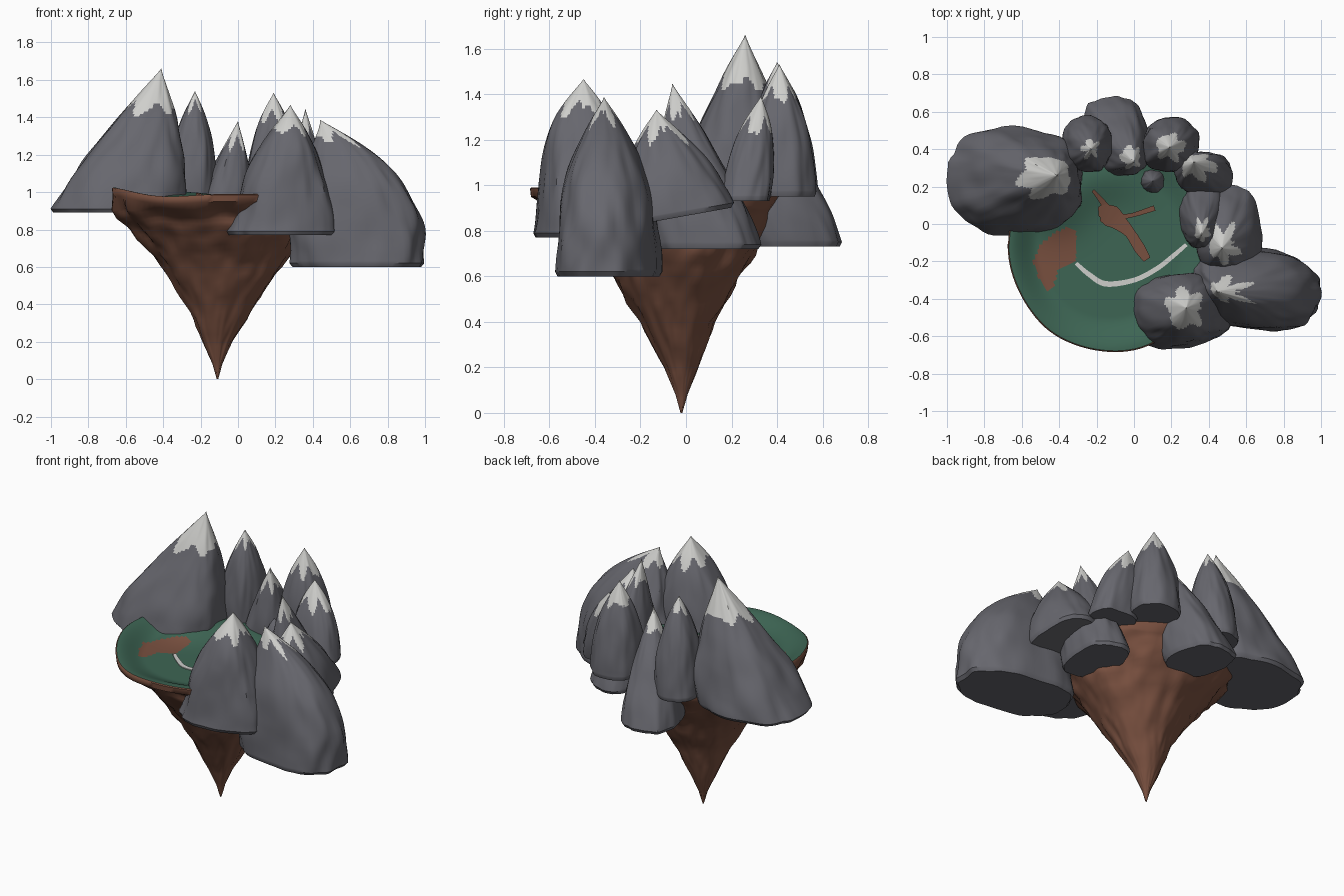
import bpy, bmesh, math
from mathutils import Vector, noise

if "Cube" in bpy.data.objects:
    bpy.data.objects.remove(bpy.data.objects["Cube"])


def material(name, rgb):
    m = bpy.data.materials.new(name)
    m.diffuse_color = (*rgb, 1)
    m.use_nodes = True
    m.node_tree.nodes["Principled BSDF"].inputs["Base Color"].default_value = m.diffuse_color
    return m


ROCK = material("grey rock", (0.135, 0.135, 0.155))
SNOW = material("snow white", (0.62, 0.62, 0.60))
EARTH = material("brown earth", (0.19, 0.08, 0.05))
GRASS = material("grass green", (0.047, 0.13, 0.088))


def finish(name, bm, mats, angle=40):
    bmesh.ops.recalc_face_normals(bm, faces=bm.faces)
    me = bpy.data.meshes.new(name)
    bm.to_mesh(me)
    bm.free()
    ob = bpy.data.objects.new(name, me)
    bpy.context.collection.objects.link(ob)
    for m in mats:
        me.materials.append(m)
    bpy.ops.object.select_all(action='DESELECT')
    ob.select_set(True)
    bpy.context.view_layer.objects.active = ob
    bpy.ops.object.shade_smooth_by_angle(angle=math.radians(angle))
    return ob


def loft(rings, rule=None, cap_start=False, cap_end=False):
    # skin a stack of closed rings; rule(face, i) gives the material index
    bm = bmesh.new()
    vs = [[bm.verts.new(p) for p in r] for r in rings]
    n = len(vs[0])
    for a, b in zip(vs, vs[1:]):
        for i in range(n):
            j = (i + 1) % n
            f = bm.faces.new((a[i], a[j], b[j], b[i]))
            if rule:
                f.material_index = rule(f.calc_center_median(), i)
    if cap_start:
        bm.faces.new(vs[0][::-1])
    if cap_end:
        f = bm.faces.new(vs[-1])
        if rule:
            f.material_index = rule(f.calc_center_median(), 0)
    return bm


def mountain(k, c, r, rot, base, peak, q, snow, flare=0, tilt=0, lean=1, qy=None):
    # superellipse footprint leaning and tapering to a sharp peak
    n, m = 64, 54
    rot = math.radians(rot)
    rings = []
    for s in [-1] + list(range(m + 1)):
        t = max(s, 0) / m
        spire = 1 - 0.25 * math.exp(-(1 - t) / 0.08)
        fx, fy = [max((1 - t ** e) * spire - flare * (1 - (1 - t) ** 5) * (1 - t), 0.004)
                  * (0.95 if s < 0 else 1) for e in (q, qy or q)]
        z = base + (peak[2] - base) * t + (0.02 * (1 - t) ** 8 if s >= 0 else 0)
        u = t ** lean
        cx, cy = c[0] + (peak[0] - c[0]) * u, c[1] + (peak[1] - c[1]) * u
        ring = []
        for i in range(n):
            a = 2 * math.pi * i / n
            ca, sa = math.cos(a), math.sin(a)
            x = math.copysign(abs(ca) ** 0.82, ca) * r[0] * fx
            y = math.copysign(abs(sa) ** 0.82, sa) * r[1] * fy
            w = 1 + 0.08 * noise.noise(Vector((ca * 1.6 + 7 * k, sa * 1.6, z * 4)))
            w += 0.05 * noise.noise(Vector((ca * 4 + 3 * k, sa * 4, z * 6)))
            x, y = x * w, y * w
            wy = cy + x * math.sin(rot) + y * math.cos(rot)
            ring.append((cx + x * math.cos(rot) - y * math.sin(rot), wy,
                         z + tilt * (wy - c[1]) * (1 - t) ** 2))
        rings.append(ring)

    def rule(p, i):
        jag = 0.04 * abs((i + k) % 10 - 5) / 5 + 0.025 * math.sin(i * 0.5 + k)
        return int(p.z > snow - 0.01 + jag)
    finish(f"mountain_{k}", loft(rings, rule, True, True), [ROCK, SNOW], 35)


# ring of mountains: centre, radii, turn, base, peak, bulge, snow line, extras
for k, a in enumerate([
    ((-.65, .225), (.36, .29), 0, .89, (-.41, .26, 1.66), 1.4, 1.43),
    ((-.25, .43), (.13, .145), 0, .93, (-.23, .40, 1.54), 2.7, 1.45),
    ((-.10, .48), (.17, .205), 15, .73, (.00, .33, 1.38), 1.7, 1.25),
    ((.20, .42), (.15, .145), 0, .95, (.19, .41, 1.53), 2.5, 1.39),
    ((.38, .26), (.15, .11), 0, .93, (.32, .33, 1.39), 2.6, 1.25),
    ((.38, .10), (.15, .22), 0, .72, (.36, -.06, 1.445), 1.6, 1.31),
    ((.50, -.03), (.185, .24), 8, .86, (.47, -.13, 1.33), 1.9, 1.21, 0, .18),
    ((.63, -.345), (.37, .22), -8, .60, (.44, -.36, 1.385), 2.5, 1.28, 0, 0, 3.5),
    ((.235, -.46), (.285, .205), 6, .77, (.28, -.45, 1.465), 2.0, 1.32, .1, 0, 1, 3.5),
    ((.10, .23), (.06, .06), 0, .90, (.10, .23, 1.12), 3, 3),
], 1):
    mountain(k, *a)

# island rim and ground shape: a shallow bowl, banked higher at the back left
CX, CY, RX, RY = -.13, -.11, .54, .56


def rim_scale(a):
    return 1 + 0.035 * noise.noise(Vector((math.cos(a) * 1.5, math.sin(a) * 1.5, 3)))


def ground(x, y):
    u, v = (x - CX) / RX, (y - CY) / RY
    a, d = math.atan2(v, u), math.hypot(u, v)
    rim = 1.0 - 0.025 * math.cos(a) - 0.035 * math.exp(-((a + 2.1) / 0.5) ** 2)
    e = min(max((d - 0.7) / 0.3, 0), 1)
    e = e * e * (3 - 2 * e)
    hill = 0.07 * math.exp(-((x + .42) ** 2 + (y - .12) ** 2) / 0.025)
    hill += 0.05 * math.exp(-(x + .2) ** 2 / 0.05 - (y - .26) ** 2 / 0.02)
    return 0.94 + (rim - 0.94) * e + hill * (1 - e)


N = 100
ANG = [2 * math.pi * i / N for i in range(N)]


def plate_ring(f):
    out = []
    for a in ANG:
        s = f * rim_scale(a)
        x, y = CX + RX * s * math.cos(a), CY + RY * s * math.sin(a)
        out.append((x, y, ground(x, y)))
    return out


# grassy top with a bare earth patch
PATCH = [(-.31, -.20), (-.31, -.03), (-.36, -.015), (-.43, -.05), (-.50, -.11), (-.54, -.20),
         (-.51, -.29), (-.47, -.35), (-.43, -.33), (-.40, -.235)]


def grass_rule(p, i):
    inside = False
    for (x1, y1), (x2, y2) in zip(PATCH, PATCH[1:] + PATCH[:1]):
        if (y1 > p.y) != (y2 > p.y) and p.x < x1 + (p.y - y1) * (x2 - x1) / (y2 - y1):
            inside = not inside
    return int(inside)


bm = loft([plate_ring(1 - i / 60 * 0.995) for i in range(61)], grass_rule, False, True)
finish("grass_top", bm, [GRASS, EARTH])

# tapering earth underside: z, centre x, centre y, radius x, radius y
prof = [(0, -.11, -.02, .004, .004), (.08, -.11, -.02, .026, .026), (.2, -.11, -.02, .08, .075),
        (.4, -.09, -.04, .185, .165), (.6, -.085, -.045, .315, .28), (.75, -.10, -.06, .425, .385),
        (.86, -.125, -.06, .505, .47), (.92, -.13, -.08, .54, .525)]
rings = []
for p, q in zip(prof, prof[1:]):
    for s in range(5):
        z, x, y, rx, ry = [u + (v - u) * s / 5 for u, v in zip(p, q)]
        ring = []
        for a in ANG:
            ca, sa = math.cos(a), math.sin(a)
            w = 1 + 0.06 * noise.noise(Vector((ca * 2.5, sa * 2.5, z * 9)))
            w += 0.06 * noise.noise(Vector((ca * 5, sa * 5, z * 14)))
            ring.append((x + rx * w * ca, y + ry * w * sa,
                         z + 0.02 * z * noise.noise(Vector((ca * 3, sa * 3, 9)))))
        rings.append(ring)
edge = plate_ring(1.0)
for grow, drop in ((1.005, .04), (1.012, .005), (1, 0)):
    rings.append([(CX + (x - CX) * grow, CY + (y - CY) * grow, z - drop) for x, y, z in edge])
finish("earth_underside", loft(rings, None, True), [EARTH], 60)


# thin strips laid over the ground
def strip(name, pts, widths, mat, lift):
    pts = [Vector(p) for p in pts]
    line = []
    for i in range(len(pts) - 1):
        p0, p1, p2, p3 = (pts[max(i - 1, 0)], pts[i], pts[i + 1], pts[min(i + 2, len(pts) - 1)])
        for s in range(10):
            t = s / 10
            line.append(((2 * p1 + (p2 - p0) * t + (2 * p0 - 5 * p1 + 4 * p2 - p3) * t * t
                          + (3 * p1 - p0 - 3 * p2 + p3) * t ** 3) / 2,
                         widths[i] + (widths[i + 1] - widths[i]) * t))
    line.append((pts[-1], widths[-1]))
    rings = []
    for i, (p, w) in enumerate(line):
        d = (line[min(i + 1, len(line) - 1)][0] - line[max(i - 1, 0)][0]).normalized()
        nrm = Vector((-d.y, d.x)) * w / 2
        a, b = p + nrm, p - nrm
        za, zb = ground(*a), ground(*b)
        rings.append([(*a, za - .004), (*a, za + lift), (*b, zb + lift), (*b, zb - .004)])
    finish(name, loft(rings, None, True, True), [mat])


strip("white_path", [(-.31, -.21), (-.24, -.27), (-.15, -.32), (0, -.30), (.12, -.24), (.21, -.17), (.28, -.11)],
      [.02, .026, .03, .026, .026, .024, .02], SNOW, .005)
strip("earth_ridge_main", [(-.19, .06), (-.17, .06), (-.12, .04), (-.07, .0), (-.02, -.05), (.03, -.13), (.07, -.19)],
      [.04, .09, .12, .08, .055, .06, .04], EARTH, .012)
strip("earth_ridge_right", [(-.11, .04), (-.02, .045), (.11, .085)], [.04, .022, .03], EARTH, .009)
strip("earth_ridge_back", [(-.13, .06), (-.17, .12), (-.22, .18)], [.05, .03, .015], EARTH, .009)
